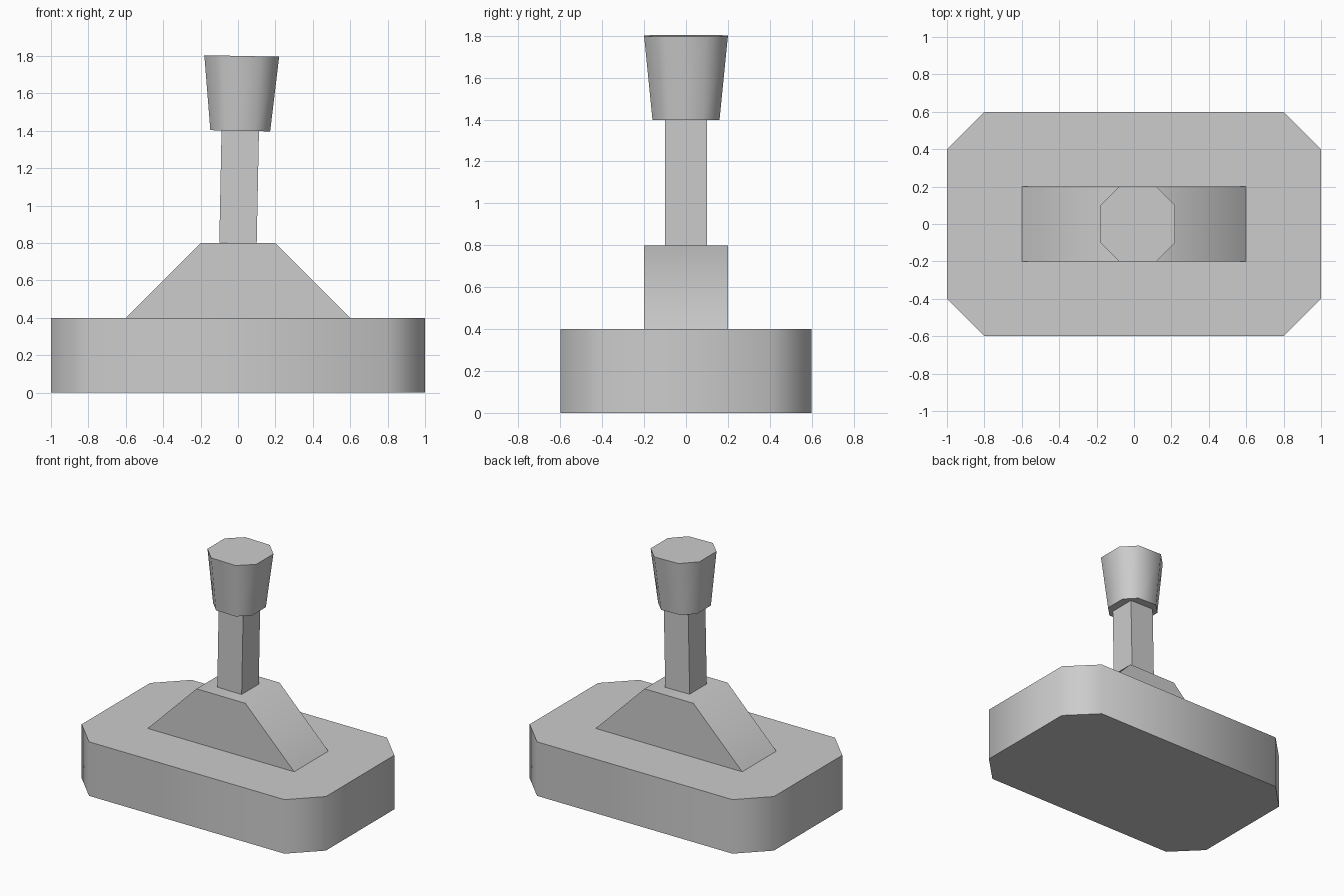
import bpy, bmesh, math
from mathutils import Matrix

cube = bpy.data.objects.get("Cube")
if cube:
    bpy.data.objects.remove(cube)

COLOR = (0.604, 0.604, 0.604, 1)
grey = bpy.data.materials.new("light grey")
grey.use_nodes = True
grey.diffuse_color = COLOR
grey.node_tree.nodes["Principled BSDF"].inputs["Base Color"].default_value = COLOR


def outline(hx, hy, cut=0):
    """Counter-clockwise rectangle, with its corners cut off if asked."""
    if not cut:
        return [(hx, -hy), (hx, hy), (-hx, hy), (-hx, -hy)]
    return [(hx, cut - hy), (hx, hy - cut), (hx - cut, hy), (cut - hx, hy),
            (-hx, hy - cut), (-hx, cut - hy), (cut - hx, -hy), (hx - cut, -hy)]


def loft(name, bottom, z0, top, z1, lean=0, pivot=0):
    """Solid between two outlines, leaning sideways about a pivot height."""
    bm = bmesh.new()
    low = [bm.verts.new((x, y, z0)) for x, y in bottom]
    high = [bm.verts.new((x, y, z1)) for x, y in top]
    bm.faces.new(low[::-1])
    bm.faces.new(high)
    n = len(low)
    for i in range(n):
        j = (i + 1) % n
        bm.faces.new((low[i], low[j], high[j], high[i]))
    centre = Matrix.Translation((0, 0, pivot))
    bm.transform(centre @ Matrix.Rotation(lean, 4, "Y") @ centre.inverted())
    mesh = bpy.data.meshes.new(name)
    bm.to_mesh(mesh)
    bm.free()
    mesh.materials.append(grey)
    obj = bpy.data.objects.new(name, mesh)
    bpy.context.collection.objects.link(obj)
    bpy.ops.object.select_all(action="DESELECT")
    obj.select_set(True)
    bpy.context.view_layer.objects.active = obj
    bpy.ops.object.shade_smooth_by_angle(angle=math.radians(60))
    return obj


# Base block with cut corners, and the sloped mount on it
base = outline(1, 0.6, 0.2)
loft("base", base, 0, base, 0.4)
loft("mount", outline(0.6, 0.2), 0.4, outline(0.2, 0.2), 0.8)

# Lever, leaning very slightly to its left
LEAN, PIVOT = 0.02, 0.8
square = outline(0.1, 0.1)
loft("lever_stem", square, 0.8, square, 1.4, LEAN, PIVOT)
loft("lever_knob", outline(0.16, 0.16, 0.08), 1.4,
     outline(0.2, 0.2, 0.1), 1.8, LEAN, PIVOT)
